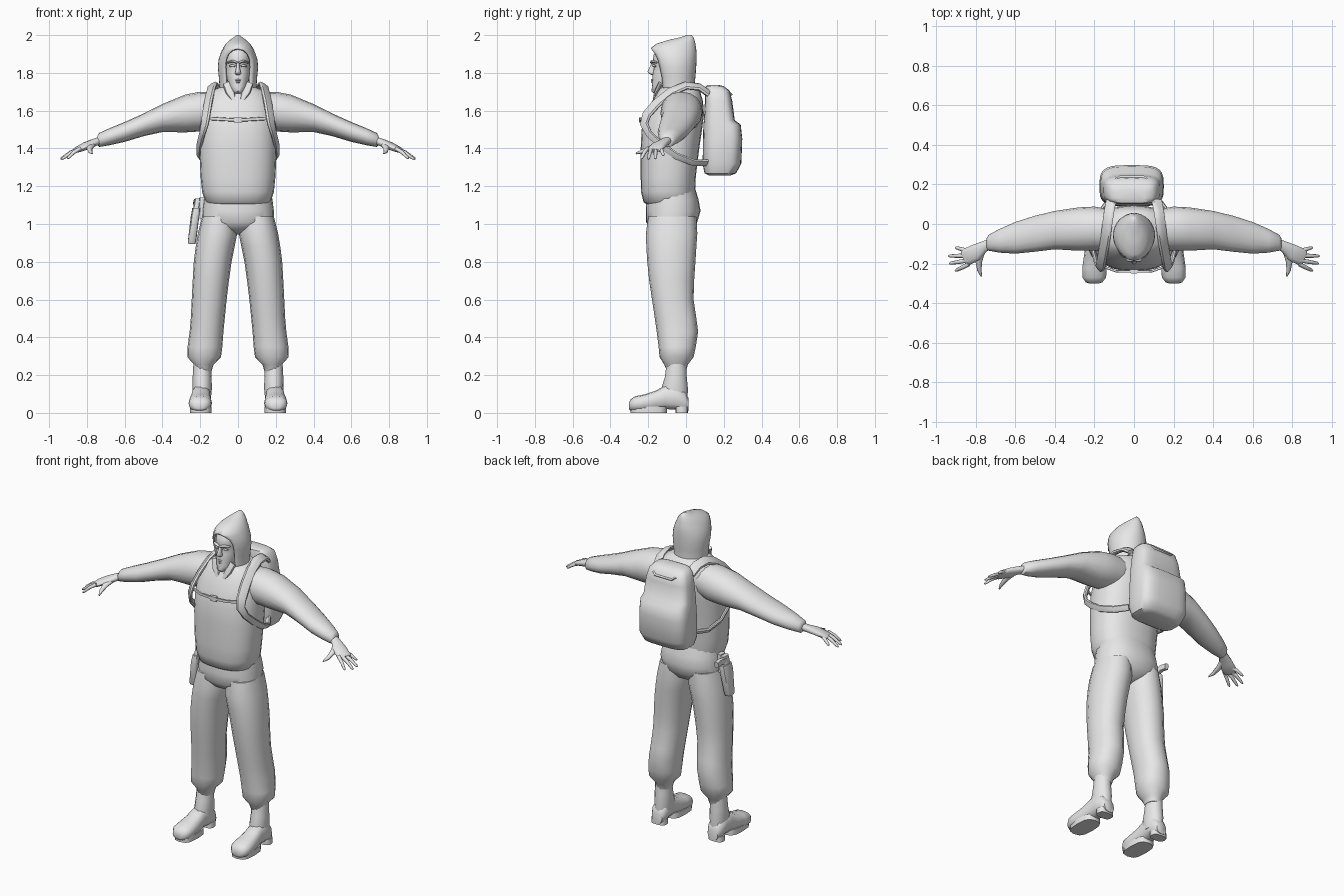
import bpy, bmesh, math
from mathutils import Vector

grey = bpy.data.materials.new("plain_grey")
grey.diffuse_color = (0.8, 0.8, 0.8, 1)


def skin(name, rings, closed=True, caps=True, angle=50):
    """Join rings of points into a smooth shaded surface."""
    bm = bmesh.new()
    vr = [[bm.verts.new(p) for p in r] for r in rings]
    n = len(vr[0])
    for a, b in zip(vr, vr[1:]):
        for i in range(n if closed else n - 1):
            j = (i + 1) % n
            bm.faces.new((a[i], a[j], b[j], b[i]))
    if caps:
        bm.faces.new(vr[0])
        bm.faces.new(vr[-1])
    bmesh.ops.remove_doubles(bm, verts=bm.verts, dist=0.0004)
    bmesh.ops.recalc_face_normals(bm, faces=bm.faces)
    me = bpy.data.meshes.new(name)
    bm.to_mesh(me)
    bm.free()
    me.materials.append(grey)
    ob = bpy.data.objects.new(name, me)
    bpy.context.collection.objects.link(ob)
    bpy.ops.object.select_all(action='DESELECT')
    ob.select_set(True)
    bpy.context.view_layer.objects.active = ob
    bpy.ops.object.shade_smooth_by_angle(angle=math.radians(angle))
    return ob


def oval(c, u, v, n=16, e=2.0):
    """Superellipse ring around c spanned by half axes u and v."""
    pts = []
    for i in range(n):
        t = 2 * math.pi * i / n
        a, b = math.cos(t), math.sin(t)
        a = math.copysign(abs(a) ** (2 / e), a)
        b = math.copysign(abs(b) ** (2 / e), b)
        pts.append(Vector(c) + Vector(u) * a + Vector(v) * b)
    return pts


def stack(name, rows, n=16, e=2.0, angle=50):
    """Rows of (z, x0, x1, y0, y1), lofted upwards."""
    return skin(name, [oval(((a + b) / 2, (c + d) / 2, z), ((b - a) / 2, 0, 0), (0, (d - c) / 2, 0), n, e)
                       for z, a, b, c, d in rows], angle=angle)


def tube(name, pts, sizes, hint, n=8, e=2.0):
    """Tapered tube along pts; hint(p) gives the thickness direction."""
    pts = [Vector(p) for p in pts]
    rings = []
    for i, p in enumerate(pts):
        t = (pts[min(i + 1, len(pts) - 1)] - pts[max(i - 1, 0)]).normalized()
        side = t.cross(hint(p)).normalized()
        w, h = sizes[min(i, len(sizes) - 1)]
        rings.append(oval(p, side * w, side.cross(t) * h, n, e))
    return skin(name, rings)


def up(p):
    return Vector((0, 0, 1))


def outward(p):
    return p - Vector((0, -0.07, 1.5))


# Jacket with a loose hem, and trouser seat
stack("jacket", [(1.10, -.15, .15, -.20, .02), (1.115, -.172, .172, -.225, .04), (1.17, -.19, .19, -.238, .048),
                 (1.25, -.198, .198, -.24, .052), (1.40, -.205, .205, -.24, .07), (1.50, -.205, .205, -.235, .085),
                 (1.58, -.20, .20, -.215, .095), (1.65, -.185, .185, -.18, .09), (1.70, -.15, .15, -.15, .075),
                 (1.73, -.085, .085, -.13, .05)], 24, 2.4)
stack("trouser_seat", [(.945, -.03, .03, -.12, -.03), (.97, -.10, .10, -.18, .03), (1.01, -.19, .19, -.212, .06),
                       (1.07, -.19, .19, -.213, .077), (1.13, -.182, .182, -.21, .066),
                       (1.20, -.17, .17, -.20, .045)], 24, 2.3)

for s, side in ((-1, "right"), (1, "left")):
    # Trouser leg gathered above the boot
    rows = [(1.04, .01, .19, -.20, .055), (.95, .004, .212, -.212, .06), (.88, .018, .224, -.21, .055),
            (.80, .034, .234, -.205, .05), (.70, .048, .240, -.195, .043), (.60, .060, .245, -.18, .04),
            (.50, .070, .250, -.165, .055), (.43, .077, .256, -.155, .064), (.35, .083, .267, -.145, .052),
            (.295, .09, .268, -.14, .04), (.255, .13, .232, -.115, .01), (.22, .14, .225, -.10, 0)]
    stack(side + "_trouser_leg", [(z, *sorted((s * a, s * b)), c, d) for z, a, b, c, d in rows], 16, 2.2)

    # Boot: shaft, foot, sole and heel
    stack(side + "_boot_shaft", [(z, s * .19 - r, s * .19 + r, c, d) for z, r, c, d in
                                 [(.28, .045, -.10, 0), (.19, .050, -.112, .004), (.13, .052, -.13, .01),
                                  (.06, .045, -.13, .008)]], 12)
    foot = [(.012, .035, .01, .08), (-.01, .048, .005, .12), (-.06, .05, .018, .15), (-.11, .05, .02, .145),
            (-.16, .055, .012, .118), (-.22, .062, .008, .098), (-.27, .06, .008, .088), (-.295, .042, .012, .07),
            (-.302, .02, .02, .05)]
    skin(side + "_boot_foot", [oval((s * (.193 - y * .03), y, (a + b) / 2), (r, 0, 0), (0, 0, (b - a) / 2), 12, 2.5)
                               for y, r, a, b in foot])
    for part, y0, y1, r in (("heel", -.055, .01, .048), ("sole", -.295, -.10, .058)):
        stack(side + "_boot_" + part, [(z, s * .197 - r, s * .197 + r, y0, y1) for z in (0, .035)], 12, 3)

    # Sleeve, drooping from the shoulder to the cuff
    arm = [(.10, -.13, .07, 1.51, 1.70), (.20, -.135, .088, 1.49, 1.70), (.28, -.135, .084, 1.485, 1.685),
           (.40, -.128, .066, 1.487, 1.635), (.50, -.14, .042, 1.465, 1.585), (.60, -.15, .01, 1.435, 1.54),
           (.68, -.145, -.025, 1.417, 1.507), (.735, -.135, -.055, 1.408, 1.482), (.745, -.125, -.07, 1.42, 1.465)]
    skin(side + "_sleeve", [oval((s * x, (a + b) / 2, (c + d) / 2), (0, (b - a) / 2, 0), (0, 0, (d - c) / 2), 16, 2.1)
                            for x, a, b, c, d in arm])

    # Hand: palm, four fingers and a thumb
    tube(side + "_palm", [(s * x, y, z) for x, y, z in
                          [(.72, -.098, 1.445), (.76, -.115, 1.432), (.80, -.145, 1.415), (.85, -.168, 1.393),
                           (.862, -.173, 1.388)]],
         [(.026, .021), (.028, .02), (.043, .02), (.043, .015), (.036, .01)], up, 12, 2.3)
    for k, (y0, x1, y1, z1) in enumerate([(-.138, .905, -.118, 1.362), (-.16, .94, -.162, 1.345),
                                          (-.183, .935, -.200, 1.342), (-.203, .905, -.238, 1.345)]):
        a, b = Vector((s * .835, y0, 1.400)), Vector((s * x1, y1, z1))
        mid = a.lerp(b, .5) + Vector((0, 0, .006))
        tube(f"{side}_finger_{k + 1}", [a, mid, a.lerp(b, .9), b],
             [(.011, .011), (.0105, .010), (.008, .007), (.003, .003)], up)
    tube(side + "_thumb", [(s * .775, -.145, 1.42), (s * .785, -.19, 1.402), (s * .782, -.235, 1.383),
                           (s * .772, -.265, 1.373)],
         [(.02, .016), (.017, .013), (.011, .010), (.004, .004)], up)

    # Shoulder strap looping over the shoulder and back under the arm
    strap = [(.115, .12, 1.69), (.125, .07, 1.725), (.135, 0, 1.733), (.145, -.08, 1.70), (.158, -.155, 1.64),
             (.168, -.207, 1.58), (.175, -.222, 1.53), (.19, -.195, 1.475), (.205, -.13, 1.415),
             (.206, -.05, 1.36), (.18, .04, 1.325), (.13, .11, 1.325)]
    tube(side + "_pack_strap", [(s * x, y, z) for x, y, z in strap],
         [(.03, .012)] * 6 + [(.026, .012), (.02, .01)], outward, 8, 3)

    # Collar flap at the throat
    tube(side + "_collar_flap", [(s * .06, -.135, 1.745), (s * .042, -.158, 1.70), (s * .018, -.172, 1.645)],
         [(.022, .012), (.024, .010), (.008, .006)], lambda p: Vector((0, -1, .3)), 8, 3)

    # Eye socket lid and cheek
    tube(side + "_eyelid", [(s * .014, -.174, 1.836), (s * .03, -.174, 1.84), (s * .046, -.160, 1.836)],
         [(.003, .004), (.007, .007), (.003, .004)], up)
    tube(side + "_brow", [(s * .004, -.182, 1.853), (s * .028, -.180, 1.862), (s * .054, -.155, 1.855)],
         [(.008, .006), (.010, .007), (.006, .005)], up)

# Chest strap and buckle
tube("chest_strap", [(-.165, -.212, 1.56), (-.09, -.239, 1.555), (0, -.241, 1.55), (.09, -.239, 1.555),
                     (.165, -.212, 1.56)], [(.009, .006)], lambda p: Vector((0, -1, 0)), 8, 3)
stack("chest_buckle", [(z, -.022, .022, -.25, -.23) for z in (1.537, 1.565)], 12, 4)

# Neck and head
stack("neck", [(1.62, -.055, .055, -.14, .0), (1.75, -.05, .05, -.14, 0)])
stack("collar", [(1.68, -.11, .11, -.15, .06), (1.72, -.09, .09, -.145, .045), (1.75, -.085, .085, -.13, .03)])
stack("head", [(1.692, -.022, .022, -.172, -.08), (1.703, -.037, .037, -.183, -.06), (1.73, -.05, .05, -.180, -.03),
               (1.77, -.06, .06, -.177, 0), (1.805, -.066, .066, -.176, .02), (1.835, -.067, .067, -.168, .03),
               (1.858, -.069, .069, -.178, .03), (1.90, -.066, .066, -.17, .03), (1.94, -.05, .05, -.14, .01)],
      20, 2.2)
stack("nose", [(1.790, -.010, .010, -.185, -.16), (1.797, -.017, .017, -.199, -.16), (1.806, -.015, .015, -.205, -.16),
               (1.83, -.009, .009, -.193, -.16), (1.855, -.009, .009, -.183, -.16)], 10)
for name, z, r in (("upper_lip", 1.763, .022), ("lower_lip", 1.752, .018)):
    tube(name, [(-r, -.168, z - .003), (0, -.181, z), (r, -.168, z - .003)], [(.002, .003), (.005, .005), (.002, .003)],
         up)

# Pointed hood, open around the face: z, half width, y front, y back, half angle of opening
hood = [(1.69, .098, -.145, .05, 40), (1.73, .098, -.148, .045, 42), (1.78, .102, -.155, .05, 42),
        (1.83, .107, -.168, .054, 42), (1.87, .103, -.180, .056, 42), (1.90, .094, -.187, .056, 36),
        (1.92, .085, -.188, .055, 22), (1.932, .079, -.186, .053, 0), (1.955, .064, -.155, .05, 0),
        (1.975, .042, -.09, .045, 0), (1.988, .024, -.03, .039, 0), (2.0, .008, .003, .03, 0)]
rings = []
for z, r, f, b, gap in hood:
    g = math.radians(gap)
    angs = [g + (2 * math.pi - 2 * g) * i / 24 for i in range(25)]
    rings.append([(r * math.sin(t), (f + b) / 2 - (b - f) / 2 * math.cos(t), z) for t in angs])
ob = skin("hood", rings, closed=False, caps=False)
bm = bmesh.new()
bm.from_mesh(ob.data)
bmesh.ops.holes_fill(bm, edges=[e for e in bm.edges if all(v.co.z > 1.999 for v in e.verts)])
bmesh.ops.recalc_face_normals(bm, faces=bm.faces)
bm.to_mesh(ob.data)
bm.free()
mod = ob.modifiers.new("thickness", 'SOLIDIFY')
mod.thickness = 0.012
mod.offset = -1

# Backpack with a bulging lower pocket
stack("backpack", [(z, -.012 - r, -.012 + r, a, b) for z, r, a, b in
                   [(1.257, .11, .12, .235), (1.268, .145, .098, .265), (1.32, .163, .088, .293),
                    (1.45, .162, .09, .298), (1.525, .157, .092, .290), (1.55, .153, .095, .258),
                    (1.65, .142, .1, .245), (1.705, .128, .1, .232), (1.73, .105, .105, .20),
                    (1.737, .07, .12, .17)]], 28, 3.6)
tube("pack_top_seam", [(-.09, .225, 1.70), (-.07, .238, 1.685), (.046, .238, 1.685), (.066, .225, 1.70)],
     [(.006, .008)], lambda p: Vector((0, 1, 0)))

# Holster on the right hip with a pistol grip pointing back
stack("holster", [(.895, -.262, -.226, -.105, -.055), (.905, -.266, -.222, -.11, -.05),
                  (1.04, -.250, -.205, -.12, -.03), (1.085, -.242, -.198, -.115, -.03)], 12, 4)
stack("pistol_slide", [(1.08, -.238, -.205, -.105, -.045), (1.135, -.228, -.198, -.10, -.045)], 12, 4)
tube("pistol_grip", [(-.22, -.07, 1.105), (-.222, -.02, 1.115), (-.224, .02, 1.11)], [(.014, .02)], up, 8, 3)
stack("holster_belt_loop", [(1.03, -.215, -.18, -.10, -.05), (1.14, -.205, -.17, -.10, -.05)], 8, 4)
